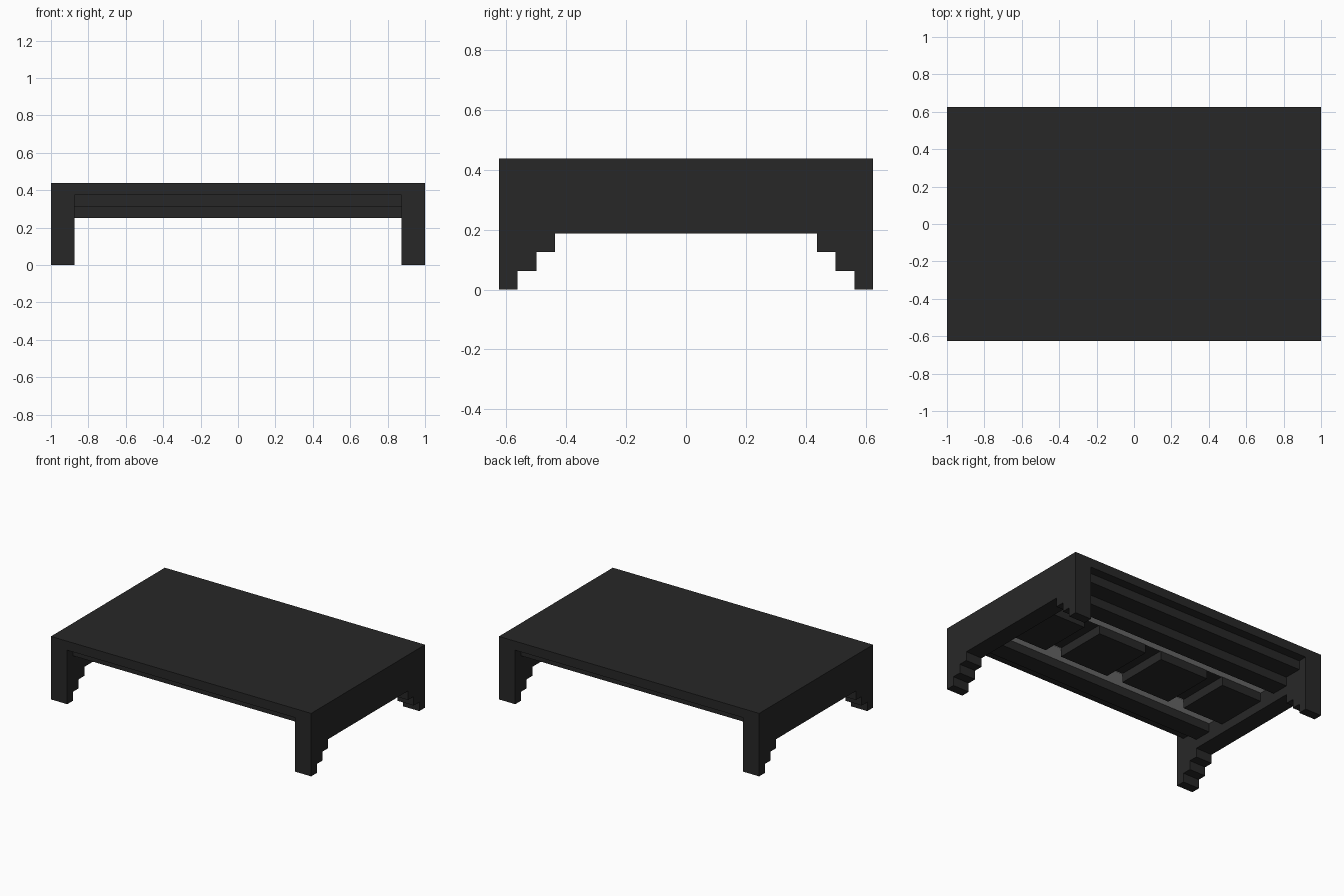
import bpy
import bmesh
from mathutils import Vector

U = 1 / 16  # module on which every part is laid out

cube = bpy.data.objects.get("Cube")
if cube:
    bpy.data.objects.remove(cube, do_unlink=True)


def material(name, value):
    mat = bpy.data.materials.new(name)
    mat.use_nodes = True
    colour = (value, value, value, 1)
    mat.diffuse_color = colour
    mat.node_tree.nodes["Principled BSDF"].inputs["Base Color"].default_value = colour
    return mat


charcoal = material("charcoal", 0.0205)
light_grey = material("light grey", 0.55)


def extrude_profile(name, profile, x0, x1, mat=charcoal):
    """Extrude a (y, z) outline along x; all sizes in modules."""
    bm = bmesh.new()
    face = bm.faces.new([bm.verts.new((x0 * U, y * U, z * U)) for y, z in profile])
    ext = bmesh.ops.extrude_face_region(bm, geom=[face])
    verts = [v for v in ext["geom"] if isinstance(v, bmesh.types.BMVert)]
    bmesh.ops.translate(bm, verts=verts, vec=Vector(((x1 - x0) * U, 0, 0)))
    bmesh.ops.recalc_face_normals(bm, faces=bm.faces)
    mesh = bpy.data.meshes.new(name)
    bm.to_mesh(mesh)
    bm.free()
    mesh.materials.append(mat)
    obj = bpy.data.objects.new(name, mesh)
    bpy.context.collection.objects.link(obj)
    return obj


def box(name, x0, x1, y0, y1, z0, z1, mat=charcoal):
    return extrude_profile(name, [(y0, z0), (y1, z0), (y1, z1), (y0, z1)], x0, x1, mat)


# Table top
box("table_top", -16, 16, -10, 10, 6, 7)

# Side panels with stepped feet
half = [(10, 6), (10, 0), (9, 0), (9, 1), (8, 1), (8, 2), (7, 2), (7, 3)]
panel = half + [(-y, z) for y, z in reversed(half)]
for side, x0 in (("left", 14), ("right", -16)):
    extrude_profile(side + "_side_panel", panel, x0, x0 + 2)

# Stepped under-frame between the side panels
box("under_frame", -14, 14, -9, 9, 5, 6)

# Lower rails, and the pale strips between them and the hanging blocks
for end, s in (("back", 1), ("front", -1)):
    y0, y1 = sorted((s * 5, s * 7))
    box(end + "_lower_rail", -14, 14, y0, y1, 4, 5)
    y0, y1 = sorted((s * 3, s * 5))
    box(end + "_strip", -14, 14, y0, y1, 4.95, 5, light_grey)

# Row of four blocks hanging under the frame
for i, (x0, x1) in enumerate(((9, 14), (1, 7), (-7, -1), (-14, -9))):
    box("hanging_block_%d" % (i + 1), x0, x1, -3, 3, 4, 5)
